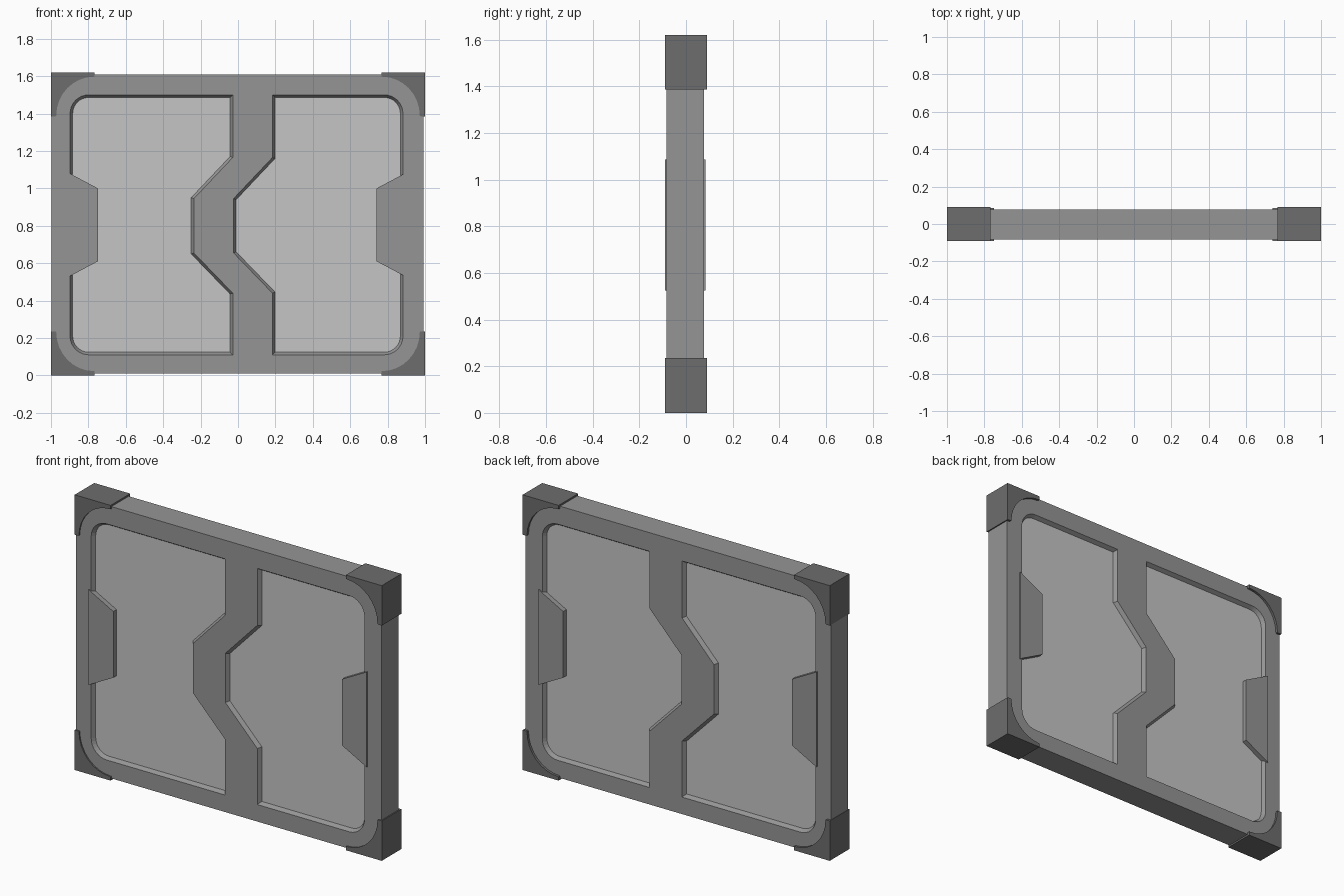
import bpy, bmesh, math
from mathutils import Vector

if "Cube" in bpy.data.objects:
    bpy.data.objects.remove(bpy.data.objects["Cube"])


def material(name, v):
    m = bpy.data.materials.new(name)
    m.diffuse_color = (v, v, v, 1)
    m.use_nodes = True
    m.node_tree.nodes["Principled BSDF"].inputs["Base Color"].default_value = m.diffuse_color
    return m


FRAME = material("mid grey", 0.30)
PANEL = material("light grey", 0.56)
CORNER = material("dark grey", 0.153)
YC, HALF = -0.003, 0.08          # frame centre and half depth


def loft(name, sections, mat):
    """Closed solid through (outline, y) sections with equal point counts."""
    bm = bmesh.new()
    rings = [[bm.verts.new((x, y, z)) for x, z in pts] for pts, y in sections]
    n = len(rings[0])
    for a, b in zip(rings, rings[1:]):
        for i in range(n):
            j = (i + 1) % n
            bm.faces.new((a[i], a[j], b[j], b[i]))
    bm.faces.new(rings[0])
    bm.faces.new(rings[-1])
    bmesh.ops.recalc_face_normals(bm, faces=bm.faces)
    me = bpy.data.meshes.new(name)
    bm.to_mesh(me)
    bm.free()
    me.materials.append(mat)
    ob = bpy.data.objects.new(name, me)
    bpy.context.collection.objects.link(ob)
    return ob


def arc(cx, cz, rx, rz, a0, a1, n=8):
    return [(cx + rx * math.cos(math.radians(a0 + (a1 - a0) * i / n)),
             cz + rz * math.sin(math.radians(a0 + (a1 - a0) * i / n))) for i in range(n + 1)]


def inset(pts, d):
    """Mitred inward offset of a closed outline."""
    n = len(pts)
    p = [Vector(q) for q in pts]
    s = 1 if sum(p[i - 1].x * p[i].y - p[i].x * p[i - 1].y for i in range(n)) > 0 else -1
    out = []
    for i in range(n):
        e0 = (p[i] - p[i - 1]).normalized()
        e1 = (p[(i + 1) % n] - p[i]).normalized()
        n0, n1 = Vector((-e0.y, e0.x)) * s, Vector((-e1.y, e1.x)) * s
        out.append(tuple(p[i] + (n0 + n1) * (d / (1 + n0.dot(n1)))))
    return out


# frame slab
slab = [(-0.998, 0.01), (0.993, 0.01), (0.993, 1.61), (-0.998, 1.61)]
frame = loft("frame", [(slab, YC - HALF), (slab, YC + HALF)], FRAME)

# recessed openings either side of the bent centre bar
Z0, Z1, R = 0.11, 1.50, 0.10


def bar_edge(x):
    return [(x, Z0), (x, 0.44), (x - 0.208, 0.655), (x - 0.208, 0.945), (x, 1.165), (x, Z1)]


left = bar_edge(-0.028) + arc(-0.898 + R, Z1 - R, R, R, 90, 180) + arc(-0.898 + R, Z0 + R, R, R, 180, 270)
right = bar_edge(0.184) + arc(0.882 - R, Z1 - R, R, R, 90, 0) + arc(0.882 - R, Z0 + R, R, R, 0, -90)
for outline in (left, right):
    for s in (-1, 1):
        cut = loft("recess_cutter", [(outline, YC + s * 0.1), (outline, YC + s * HALF),
                                     (inset(outline, 0.014), YC + s * 0.058)], FRAME)
        mod = frame.modifiers.new("recess", 'BOOLEAN')
        mod.operation = 'DIFFERENCE'
        mod.solver = 'EXACT'
        mod.object = cut
        bpy.context.view_layer.objects.active = frame
        bpy.ops.object.modifier_apply(modifier=mod.name)
        bpy.data.objects.remove(cut)

# recess floors are the light panels
frame.data.materials.clear()
frame.data.materials.append(FRAME)
frame.data.materials.append(PANEL)
for f in frame.data.polygons:
    floor = abs(f.normal.y) > 0.99 and abs(f.center.y - YC) < 0.07
    f.material_index = 1 if floor else 0

for side, s in (("left", -1), ("right", 1)):
    # side grip
    grip = [(s * x - 0.004, z) for x, z in
            ((0.905, 0.525), (0.745, 0.61), (0.745, 1.0), (0.905, 1.085))]
    loft(side + "_grip", [(grip, YC - 0.0875), (grip, YC + 0.0875)], FRAME)
    # corner guards with a concave inner edge
    guard = [(1, 0), (1, 0.235), (0.975, 0.235)] + arc(0.77, 0.232, 0.202, 0.209, 0, -90) + [(0.766, 0.022), (0.766, 0)]
    for level, flip in (("bottom", False), ("top", True)):
        pts = [(s * x, 1.62 - z if flip else z) for x, z in guard]
        loft(f"{side}_{level}_corner_guard", [(pts, -0.091), (pts, 0.091)], CORNER)
